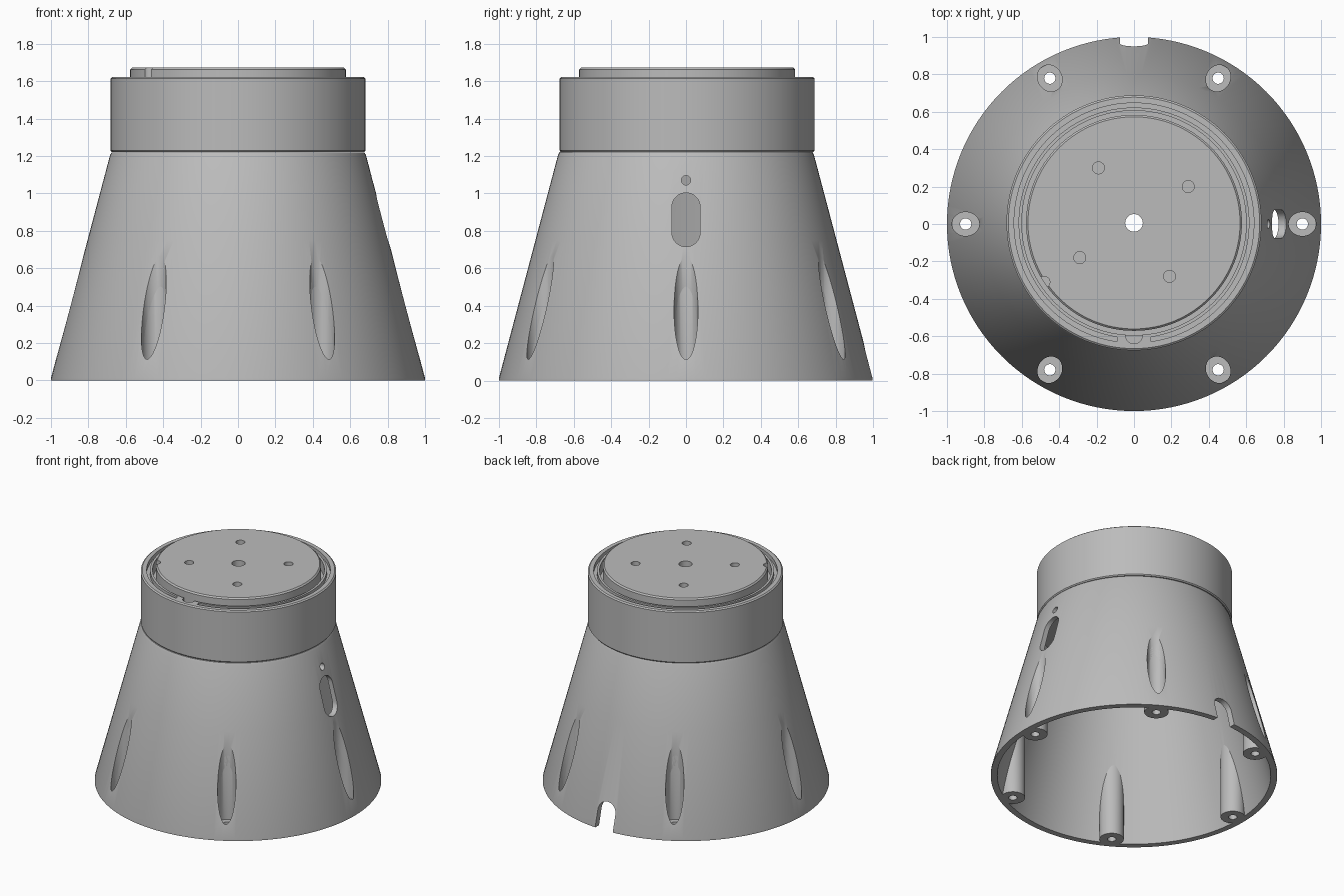
import bpy, bmesh
from math import cos, sin, pi, radians, hypot

cube = bpy.data.objects.get("Cube")
if cube:
    bpy.data.objects.remove(cube, do_unlink=True)

grey = bpy.data.materials.new("plain grey")
grey.use_nodes = True
grey.diffuse_color = (0.5, 0.5, 0.5, 1)
grey.node_tree.nodes["Principled BSDF"].inputs["Base Color"].default_value = (0.5, 0.5, 0.5, 1)


def finish(name, bm):
    bmesh.ops.remove_doubles(bm, verts=bm.verts, dist=1e-5)
    bmesh.ops.recalc_face_normals(bm, faces=bm.faces)
    mesh = bpy.data.meshes.new(name)
    bm.to_mesh(mesh)
    bm.free()
    mesh.materials.append(grey)
    obj = bpy.data.objects.new(name, mesh)
    bpy.context.collection.objects.link(obj)
    return obj


def lathe(name, profile, y=0.0, n=128):
    """Revolve a closed (radius, z) profile about the z axis."""
    bm = bmesh.new()
    rings = [[bm.verts.new((r * cos(2 * pi * i / n), y + r * sin(2 * pi * i / n), z))
              for i in range(n)] for r, z in profile]
    for k, ring in enumerate(rings):
        m = (k + 1) % len(rings)
        if profile[k][0] == 0 and profile[m][0] == 0:
            continue
        for i in range(n):
            j = (i + 1) % n
            bm.faces.new((ring[i], ring[j], rings[m][j], rings[m][i]))
    return finish(name, bm)


def prism(name, outline, place):
    """Extrude an outline; place(u, v, end) gives each point."""
    bm = bmesh.new()
    ends = [[bm.verts.new(place(u, v, e)) for u, v in outline] for e in (0, 1)]
    bm.faces.new(ends[0])
    bm.faces.new(ends[1][::-1])
    for i in range(len(outline)):
        j = (i + 1) % len(outline)
        bm.faces.new((ends[0][i], ends[0][j], ends[1][j], ends[1][i]))
    return finish(name, bm)


def stadium(half, low, high, n=16):
    """Upright rounded slot outline whose arc centres are at low and high."""
    top = [(half * cos(pi * i / n), high + half * sin(pi * i / n)) for i in range(n + 1)]
    low_arc = [(-half * cos(pi * i / n), low - half * sin(pi * i / n)) for i in range(n + 1)]
    return top + low_arc


def oval(x, y, ru, rv, turn=0.0, n=40):
    """Ellipse outline about (x, y), its first radius turned by an angle."""
    points = [(ru * cos(2 * pi * i / n), rv * sin(2 * pi * i / n)) for i in range(n)]
    c, s = cos(turn), sin(turn)
    return [(x + u * c - v * s, y + u * s + v * c) for u, v in points]


def rod(name, x, y, r, z0, z1):
    return prism(name, oval(x, y, r, r), lambda u, v, e: (u, v, z1 if e else z0))


def cut(obj, cutter):
    cutter.hide_render = True
    mod = obj.modifiers.new("cut", "BOOLEAN")
    mod.operation, mod.solver, mod.object = "DIFFERENCE", "EXACT", cutter
    bpy.context.view_layer.objects.active = obj
    bpy.ops.object.modifier_apply(modifier=mod.name)
    bpy.data.objects.remove(cutter, do_unlink=True)


def pocket(x, y, turn):
    return prism("pocket", oval(x, y, 0.073, 0.064, turn), lambda u, v, e: (u, v, 0.085 + e * 0.8))


MID = 0.006      # upper parts sit slightly back

# Hollow conical base, open below
body = lathe("conical_base", [(0.955, 0), (1, 0), (1, 0.012), (0.8045, 0.75), (0.684, 1.205),
                              (0.676, 1.22), (0, 1.22), (0, 1.18), (0.655, 1.18), (0.764, 0.75)])
parts = [body]

# Six screw bosses whose tops die into the middle of the sloping wall
for k in range(6):
    turn = radians(60 * k)
    x, y = 0.9 * cos(turn), 0.9 * sin(turn)
    boss = prism("screw_boss", oval(x, y, 0.085, 0.085, turn),
                 lambda u, v, e: (u, v, e * max(0.01, (0.979 - hypot(u, v)) / 0.26)))
    cut(body, pocket(x, y, turn))
    cut(boss, pocket(x, y, turn))
    cut(boss, rod("screw_hole", x, y, 0.03, -0.1, 0.2))
    parts.append(boss)

# Side slot with a small round hole above it, and the cable notch at the back
cut(body, prism("slot", stadium(0.075, 0.79, 0.928), lambda u, v, e: (0.5 + e * 0.6, u, v)))
cut(body, prism("pin_hole", oval(0, 1.07, 0.025, 0.025), lambda u, v, e: (0.5 + e * 0.6, u, v)))
cut(body, prism("notch", stadium(0.075, -0.2, 0.125), lambda u, v, e: (u, 0.7 + e * 0.5, v)))

# Collar with a recess for the plate and a ring groove broken at the front
collar = lathe("collar", [(0, 1.222), (0.676, 1.222), (0.682, 1.23), (0.682, 1.614), (0.672, 1.622),
                          (0.6, 1.622), (0.6, 1.54), (0, 1.54)], MID)
groove = lathe("groove", [(0.617, 1.59), (0.641, 1.59), (0.641, 1.66), (0.617, 1.66)], MID)
gap = [(-0.09, -0.8), (0.09, -0.8), (0.09, -0.4), (-0.09, -0.4)]
cut(groove, prism("gap", gap, lambda u, v, e: (u, v, 1.5 + e * 0.3)))
cut(collar, groove)
cut(collar, rod("index_recess", 0, -0.595, 0.045, 1.57, 1.7))

# Top plate with four blind holes and an edge notch
plate = lathe("top_plate", [(0, 1.54), (0.577, 1.54), (0.577, 1.662), (0.567, 1.672), (0, 1.672)], MID)
for x, y in [(-0.19, 0.3), (0.29, 0.2), (-0.29, -0.18), (0.19, -0.28)]:
    cut(plate, rod("plate_hole", x, y, 0.032, 1.6, 1.8))
cut(plate, rod("edge_notch", -0.48, -0.31, 0.03, 1.6, 1.8))

# Centre bore through the stacked parts
for obj in (body, collar, plate):
    cut(obj, rod("bore", 0, MID, 0.047, 1.0, 1.8))

# Smooth curved faces, keep edges crisp
for obj in parts + [collar, plate]:
    bpy.ops.object.select_all(action="DESELECT")
    obj.select_set(True)
    bpy.context.view_layer.objects.active = obj
    bpy.ops.object.shade_smooth_by_angle(angle=radians(30))
